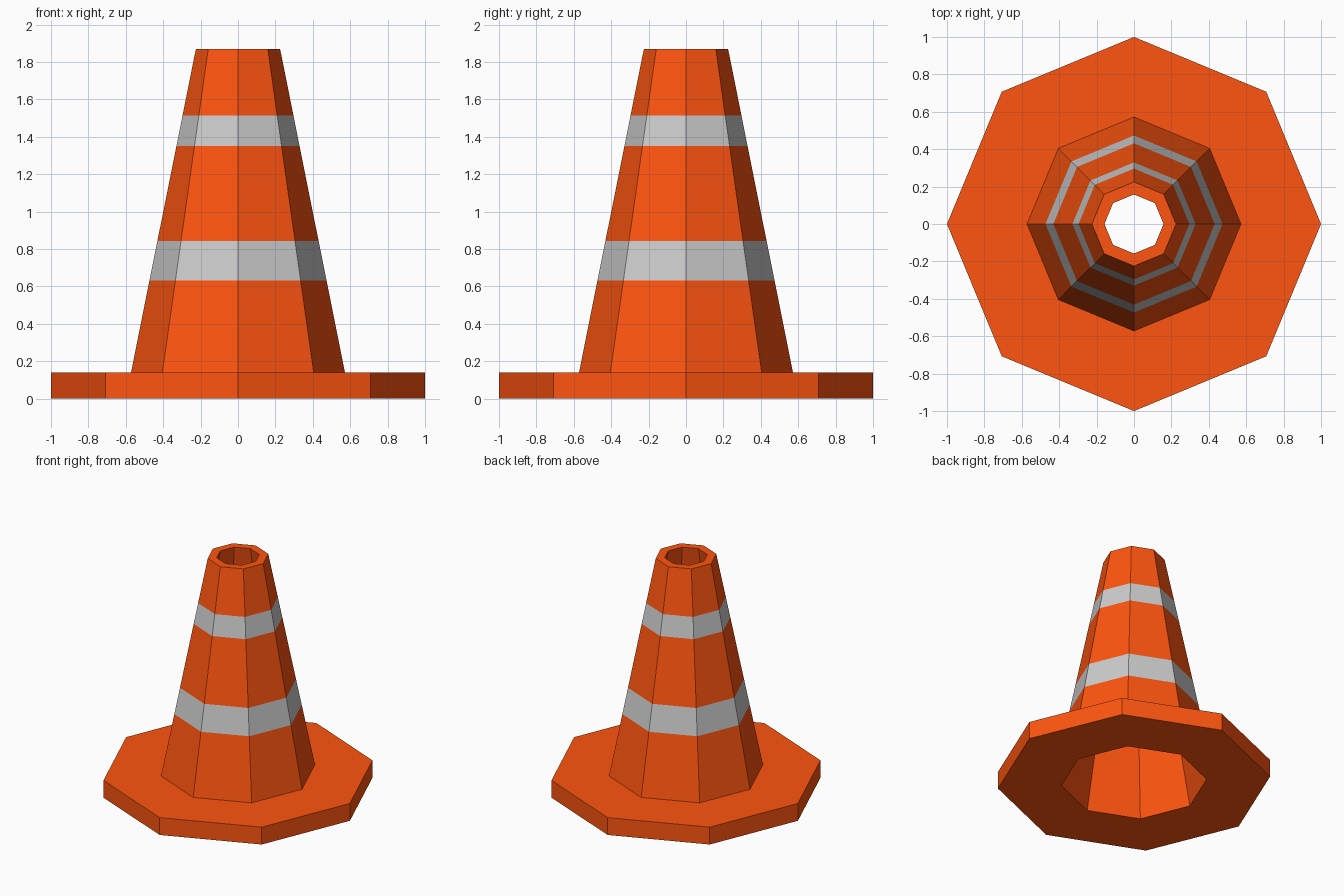
import bpy, bmesh
from math import cos, sin, pi

if "Cube" in bpy.data.objects:
    bpy.data.objects.remove(bpy.data.objects["Cube"])

SIDES = 8


def material(name, color):
    m = bpy.data.materials.new(name)
    m.diffuse_color = (*color, 1)
    m.use_nodes = True
    m.node_tree.nodes["Principled BSDF"].inputs["Base Color"].default_value = m.diffuse_color
    return m


def cone_radius(z):
    # straight outer wall from the base plate to the rim
    return 0.572 + (0.225 - 0.572) * (z - 0.14) / (1.87 - 0.14)


# closed cross-section (radius, z): plate, cone with stripe breaks, rim, hollow inside
breaks = [0.14, 0.632, 0.842, 1.35, 1.515, 1.87]
profile = [(0.533, 0), (1.0, 0), (1.0, 0.14)]
profile += [(cone_radius(z), z) for z in breaks]
profile += [(0.158, 1.87)]
stripes = {4, 6}  # profile segments that carry the reflective bands

# revolve the section into eight flat sides
bm = bmesh.new()
rings = [[bm.verts.new((r * cos(2 * pi * k / SIDES), r * sin(2 * pi * k / SIDES), z))
          for k in range(SIDES)] for r, z in profile]
for i, ring in enumerate(rings):
    upper = rings[(i + 1) % len(rings)]
    for k in range(SIDES):
        n = (k + 1) % SIDES
        face = bm.faces.new((ring[k], ring[n], upper[n], upper[k]))
        face.material_index = 1 if i in stripes else 0
bmesh.ops.recalc_face_normals(bm, faces=bm.faces)

mesh = bpy.data.meshes.new("traffic_cone")
bm.to_mesh(mesh)
bm.free()
mesh.materials.append(material("orange", (1.0, 0.09, 0.005)))
mesh.materials.append(material("reflective_grey", (0.8, 0.8, 0.8)))
cone = bpy.data.objects.new("traffic_cone", mesh)
bpy.context.collection.objects.link(cone)
